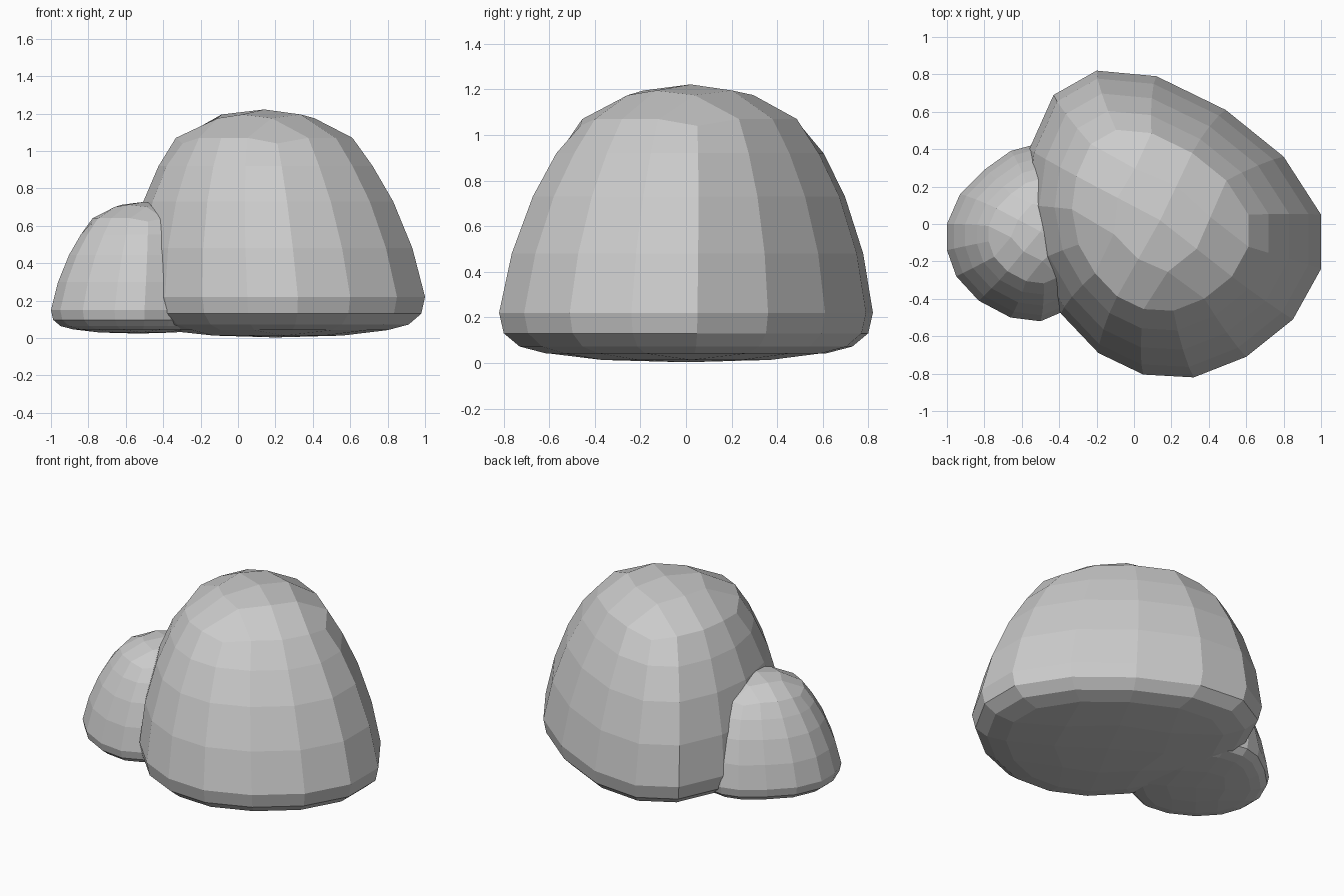
import bpy
import bmesh
from mathutils import Vector

if "Cube" in bpy.data.objects:
    bpy.data.objects.remove(bpy.data.objects["Cube"])

# Footprints at the widest height, 16 points counter-clockwise from a corner
MAIN = [(1.0, .05), (.80, .36), (.49, .61), (.12, .79), (-.20, .82), (-.43, .69),
        (-.56, .40), (-.60, .10), (-.54, -.22), (-.39, -.48), (-.19, -.69), (.05, -.805),
        (.32, -.82), (.60, -.71), (.85, -.51), (1.0, -.24)]
SMALL = [(-1, -.14), (-.95, -.28), (-.83, -.41), (-.66, -.50), (-.50, -.52), (-.36, -.46),
         (-.18, -.32), (-.07, -.10), (-.10, .15), (-.23, .31), (-.40, .40), (-.55, .42),
         (-.66, .39), (-.80, .29), (-.93, .16), (-1, 0)]

# Side profile: height, width ratio
PROFILE = [(.042, .75), (.072, .89), (.13, .975), (.22, 1), (.48, .94),
           (.73, .835), (.92, .715), (1.07, .59)]


def rock(name, outline, base, top, z0, k):
    """Rounded block: 16-sided rings closed by a quad grid above and below."""
    bm = bmesh.new()
    base, top = Vector(base), Vector(top)

    def point(i, z, r):
        c = base.lerp(top, max(0, min(1, (z - .22) / .8)))
        p = c + (Vector(outline[i % 16]) - base) * r
        return bm.verts.new((p.x, p.y, z0 + z * k))

    rings = []
    for n, (z, r) in enumerate(PROFILE):
        last = n == len(PROFILE) - 1
        rings.append([point(i, z - (.03 if last and i % 4 == 0 else 0), r)
                      for i in range(16)])
    for a, b in zip(rings, rings[1:]):
        for i in range(16):
            j = (i + 1) % 16
            bm.faces.new((a[i], a[j], b[j], b[i]))

    def cap(o, z, r, zc, drop=0):
        inner = [point(2 * m, z - (drop if m % 2 == 0 else 0),
                       r * (1.12 if m % 2 == 0 else 1)) for m in range(8)]
        centre = point(0, zc, 0)
        for s in range(4):
            a, b, c = inner[2 * s], inner[2 * s + 1], inner[(2 * s + 2) % 8]
            q = o[4 * s:4 * s + 4]
            bm.faces.new((o[4 * s - 1], q[0], q[1], a))
            bm.faces.new((q[1], q[2], b, a))
            bm.faces.new((q[2], q[3], c, b))
            bm.faces.new((a, b, centre, inner[2 * s - 1]))

    cap(rings[-1], 1.195, .30, 1.222, .02)
    cap(rings[0], .013, .40, .003)
    bmesh.ops.recalc_face_normals(bm, faces=bm.faces)
    mesh = bpy.data.meshes.new(name)
    bm.to_mesh(mesh)
    bm.free()
    obj = bpy.data.objects.new(name, mesh)
    bpy.context.collection.objects.link(obj)


# Large boulder and the smaller one leaning into its left side
rock("large_rock", MAIN, (.20, 0), (.14, .02), 0, 1)
rock("small_rock", SMALL, (-.53, -.05), (-.50, -.04), .022, .578)
